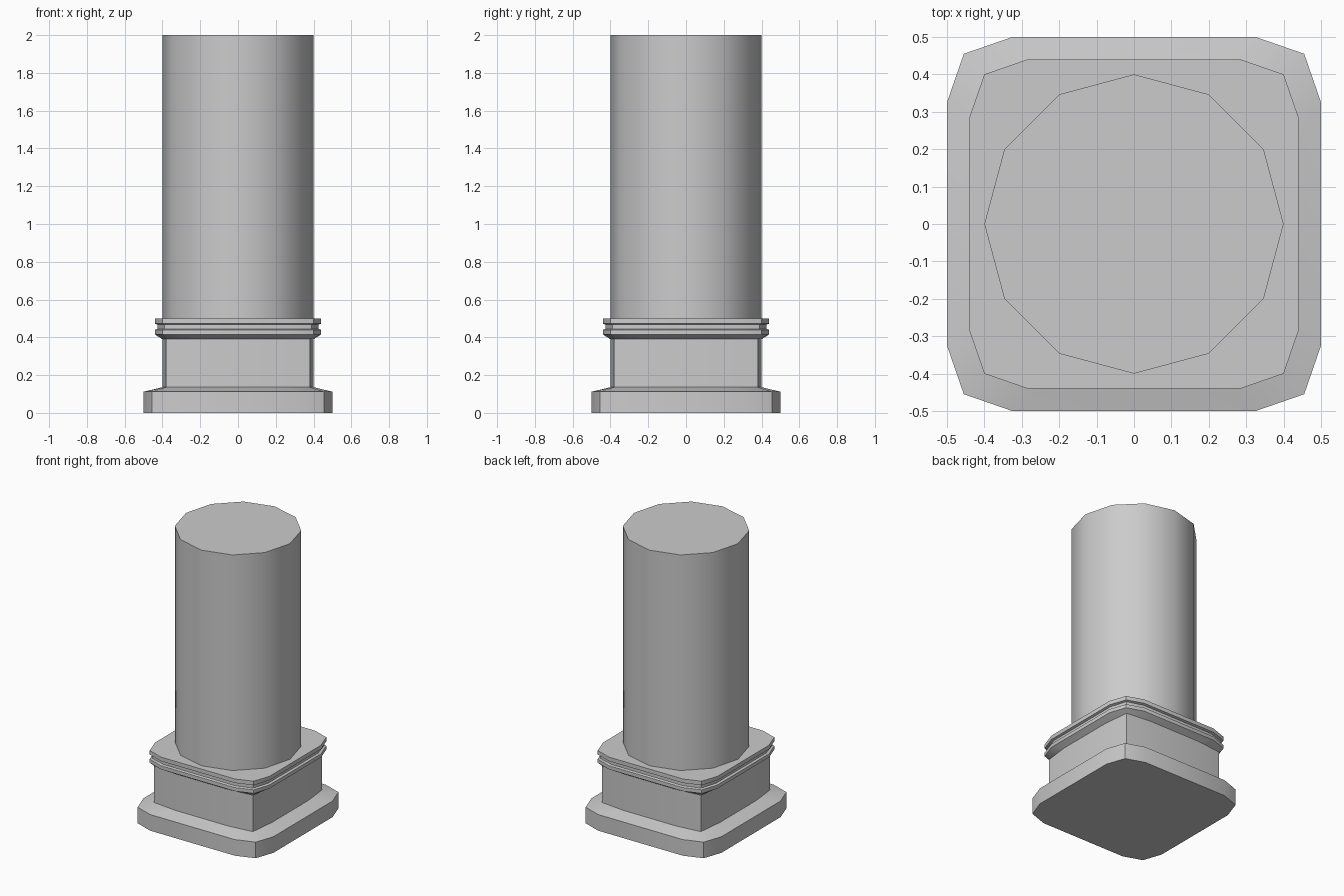
import bpy, math

if "Cube" in bpy.data.objects:
    bpy.data.objects.remove(bpy.data.objects["Cube"])


def rounded_square(w, c, e):
    """Twelve-point bulged square: half width w, corner c, side end e."""
    quarter = [(w, -e), (w, e), (c, c)]
    pts = []
    for _ in range(4):
        pts += quarter
        quarter = [(-y, x) for x, y in quarter]
    return pts


def loft(name, sections, cap_bottom=True):
    """Skin a stack of (z, outline) sections and cap the ends."""
    n = len(sections[0][1])
    verts = [(x, y, z) for z, outline in sections for x, y in outline]
    faces = []
    for k in range(len(sections) - 1):
        a, b = k * n, (k + 1) * n
        for i in range(n):
            j = (i + 1) % n
            faces.append((a + i, a + j, b + j, b + i))
    if cap_bottom:
        faces.append(tuple(reversed(range(n))))
    faces.append(tuple(range(len(verts) - n, len(verts))))
    mesh = bpy.data.meshes.new(name)
    mesh.from_pydata(verts, [], faces)
    obj = bpy.data.objects.new(name, mesh)
    bpy.context.collection.objects.link(obj)
    bpy.ops.object.select_all(action='DESELECT')
    obj.select_set(True)
    bpy.context.view_layer.objects.active = obj
    bpy.ops.object.shade_smooth_by_angle(angle=math.radians(35))
    return obj


plinth = rounded_square(0.50, 0.455, 0.325)
dado = rounded_square(0.40, 0.38, 0.20)
moulding = rounded_square(0.44, 0.40, 0.285)
groove = rounded_square(0.425, 0.39, 0.275)

# Pedestal: plinth, sloped step, dado and grooved moulding
loft("pedestal", [
    (0.0, plinth), (0.112, plinth),
    (0.136, dado), (0.39, dado),
    (0.415, moulding), (0.44, moulding),
    (0.445, groove), (0.467, groove),
    (0.472, moulding), (0.50, moulding),
])

# Twelve-sided shaft standing on the pedestal
ring = [(0.4 * math.cos(math.tau * i / 12), 0.4 * math.sin(math.tau * i / 12))
        for i in range(12)]
loft("column_shaft", [(0.50, ring), (2.0, ring)], cap_bottom=False)
